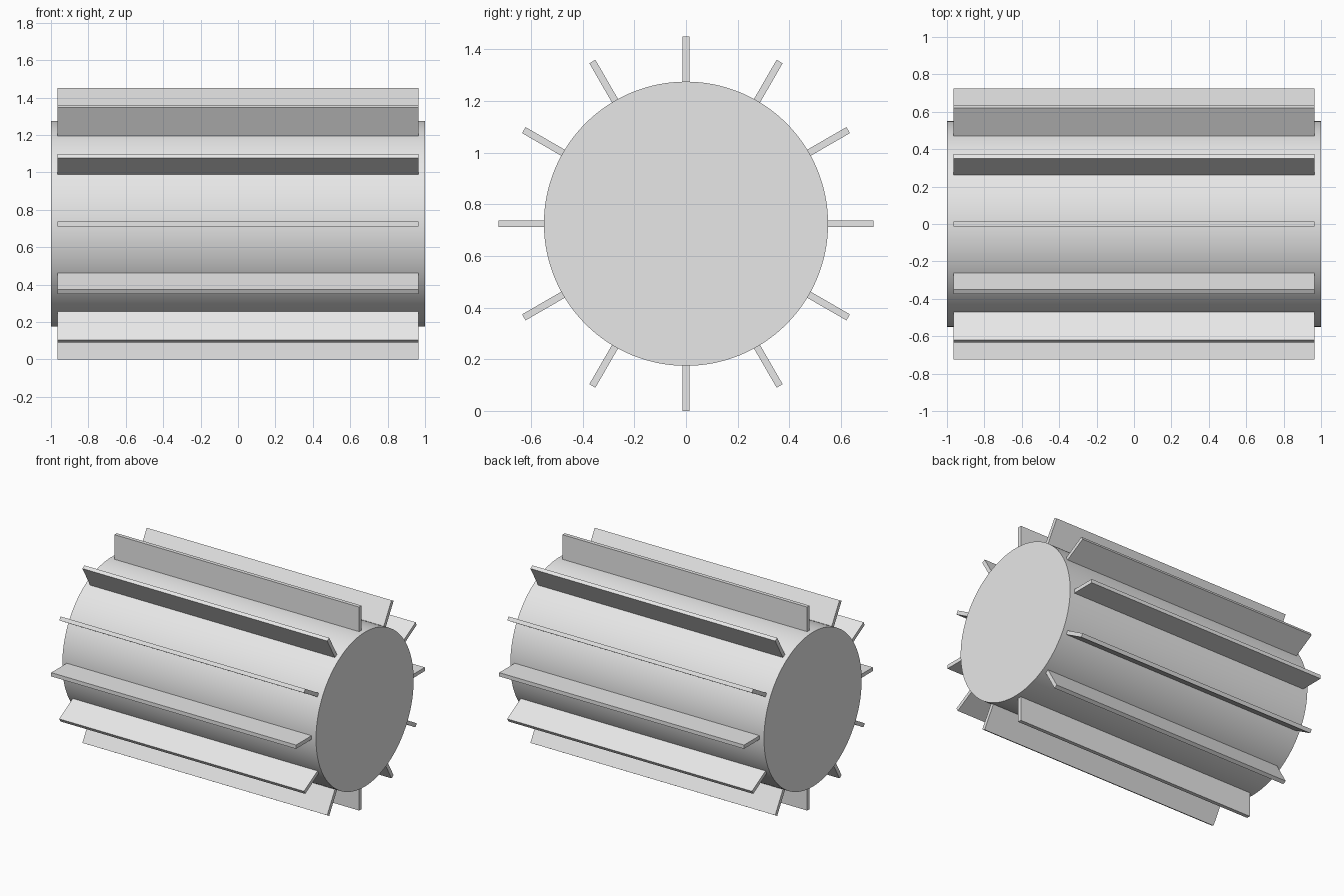
import bpy
import math
from mathutils import Matrix

cube = bpy.data.objects.get("Cube")
if cube:
    bpy.data.objects.remove(cube, do_unlink=True)

AXIS_Z = 0.725        # height of the drum axis, also the outer fin radius
DRUM_RADIUS = 0.55
FIN_COUNT = 12
FIN_LENGTH = 1.93
FIN_THICKNESS = 0.027
FIN_ROOT = DRUM_RADIUS - 0.01

grey = bpy.data.materials.new("plain grey")
grey.use_nodes = True
grey.diffuse_color = (0.8, 0.8, 0.8, 1)
grey.node_tree.nodes["Principled BSDF"].inputs["Base Color"].default_value = (0.8, 0.8, 0.8, 1)

# Drum lying along x
bpy.ops.mesh.primitive_cylinder_add(vertices=128, radius=DRUM_RADIUS, depth=2,
                                    location=(0, 0, AXIS_Z),
                                    rotation=(0, math.pi / 2, 0))
drum = bpy.context.object
drum.name = "drum"
drum.data.materials.append(grey)
bpy.ops.object.shade_smooth_by_angle(angle=math.radians(30))


# Radial fins around the drum
def add_fin(index):
    bpy.ops.mesh.primitive_cube_add(size=1)
    fin = bpy.context.object
    fin.name = f"fin_{index + 1}"
    height = AXIS_Z - FIN_ROOT
    fin.data.transform(
        Matrix.Translation((0, 0, FIN_ROOT + height / 2))
        @ Matrix.Diagonal((FIN_LENGTH, FIN_THICKNESS, height, 1)))
    fin.location.z = AXIS_Z
    fin.rotation_euler.x = index * math.tau / FIN_COUNT
    fin.data.materials.append(grey)


for i in range(FIN_COUNT):
    add_fin(i)
